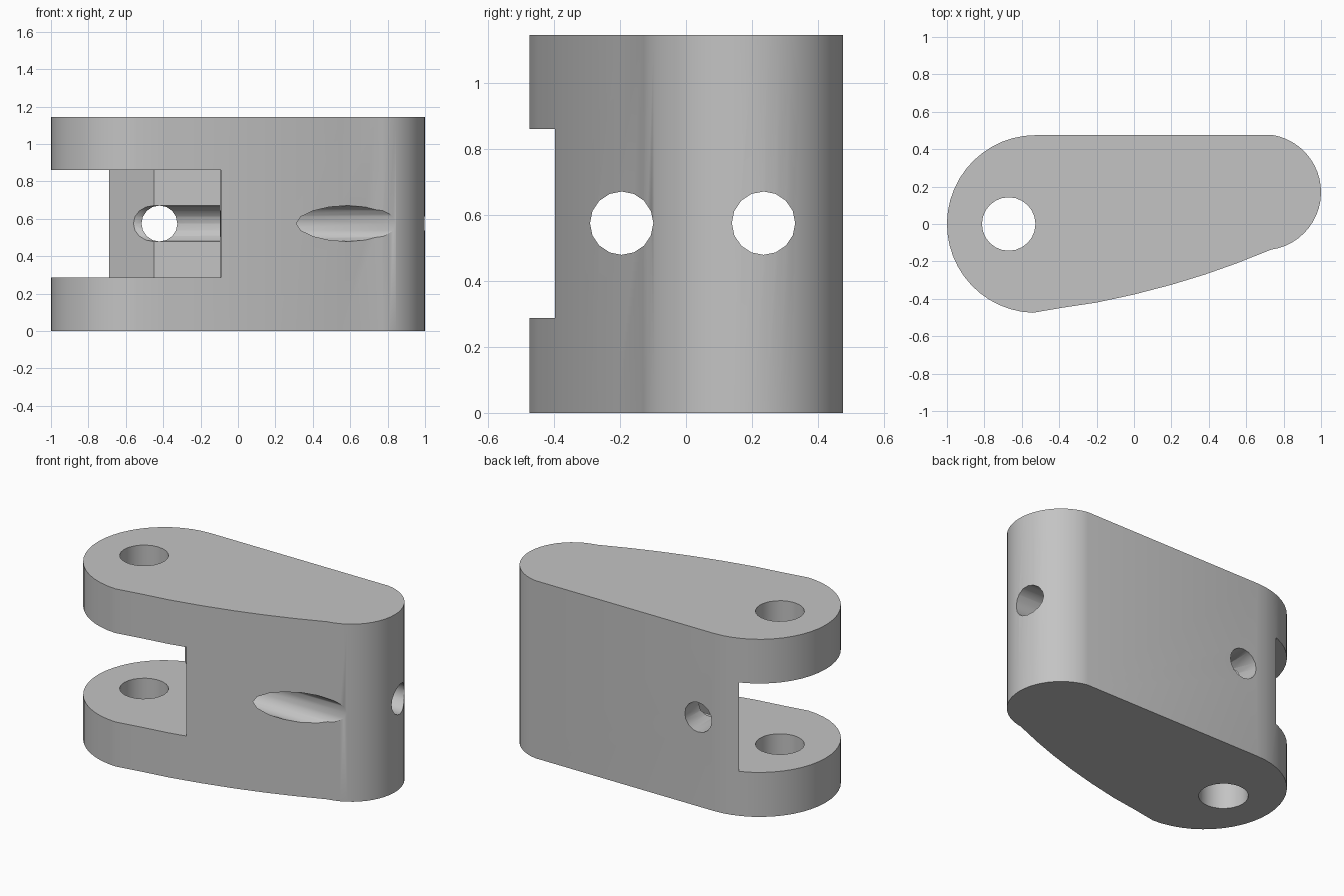
import bpy, bmesh, math
from mathutils import Matrix

if "Cube" in bpy.data.objects:
    bpy.data.objects.remove(bpy.data.objects["Cube"], do_unlink=True)

HEIGHT = 1.145
MID = HEIGHT / 2

steel = bpy.data.materials.new("plain_grey")
steel.use_nodes = True
grey = (0.55, 0.55, 0.55, 1)
steel.diffuse_color = grey
steel.node_tree.nodes["Principled BSDF"].inputs["Base Color"].default_value = grey


def arc(cx, cy, r, start, end, n):
    angles = [math.radians(start + (end - start) * i / n) for i in range(n + 1)]
    return [(cx + r * math.cos(a), cy + r * math.sin(a)) for a in angles]


def add_mesh(name, bm):
    bmesh.ops.recalc_face_normals(bm, faces=bm.faces)
    mesh = bpy.data.meshes.new(name)
    bm.to_mesh(mesh)
    bm.free()
    mesh.materials.append(steel)
    obj = bpy.data.objects.new(name, mesh)
    bpy.context.collection.objects.link(obj)
    return obj


def prism(name, outline, low, high):
    bm = bmesh.new()
    face = bm.faces.new([bm.verts.new((x, y, low)) for x, y in outline])
    top = bmesh.ops.extrude_face_region(bm, geom=[face])
    verts = [v for v in top["geom"] if isinstance(v, bmesh.types.BMVert)]
    bmesh.ops.translate(bm, verts=verts, vec=(0, 0, high - low))
    return add_mesh(name, bm)


def drill(name, centre, radius, length, axis, sides):
    bm = bmesh.new()
    turn = {"x": Matrix.Rotation(math.pi / 2, 4, "Y"),
            "y": Matrix.Rotation(math.pi / 2, 4, "X"),
            "z": Matrix.Identity(4)}[axis]
    bmesh.ops.create_cone(bm, cap_ends=True, segments=sides, radius1=radius,
                          radius2=radius, depth=length,
                          matrix=Matrix.Translation(centre) @ turn)
    return add_mesh(name, bm)


# Teardrop block: large round end, flat back, small round end, bowed front
outline = arc(-0.525, 0, 0.475, 268, 90, 24)
outline += arc(0.69, 0.17, 0.31, 80, -82, 22)
outline += [(0.55, -0.21), (0.38, -0.27), (0.2, -0.325), (0, -0.377),
            (-0.2, -0.42), (-0.38, -0.447)]
body = prism("clevis_body", outline, 0, HEIGHT)

# Slot between the lugs, with a slanted back wall
slot = [(-1.2, -0.7), (-0.088, -0.7), (-0.097, 0.235), (-0.45, 0.235),
        (-0.695, 0.45), (-0.695, 0.7), (-1.2, 0.7)]

cutters = [
    prism("slot_cutter", slot, 0.287, 0.86),
    drill("pin_hole_cutter", (-0.67, 0, MID), 0.143, 2, "z", 24),
    drill("front_long_hole_cutter", (0.4, -0.195, 0.575), 0.096, 2, "x", 16),
    drill("back_long_hole_cutter", (0.3, 0.235, 0.575), 0.096, 2.4, "x", 16),
    drill("cross_hole_cutter", (-0.42, 0.4, 0.575), 0.096, 0.8, "y", 16),
]
for cutter in cutters:
    cutter.hide_render = True
    cutter.hide_viewport = False
    cut = body.modifiers.new(cutter.name, "BOOLEAN")
    cut.operation = "DIFFERENCE"
    cut.solver = "EXACT"
    cut.object = cutter

# Apply the cuts, drop the cutters and smooth the rounded walls
bpy.ops.object.select_all(action="DESELECT")
bpy.context.view_layer.objects.active = body
body.select_set(True)
for cutter in cutters:
    bpy.ops.object.modifier_apply(modifier=cutter.name)
    bpy.data.objects.remove(cutter, do_unlink=True)
bpy.ops.object.shade_smooth_by_angle(angle=math.radians(30))
